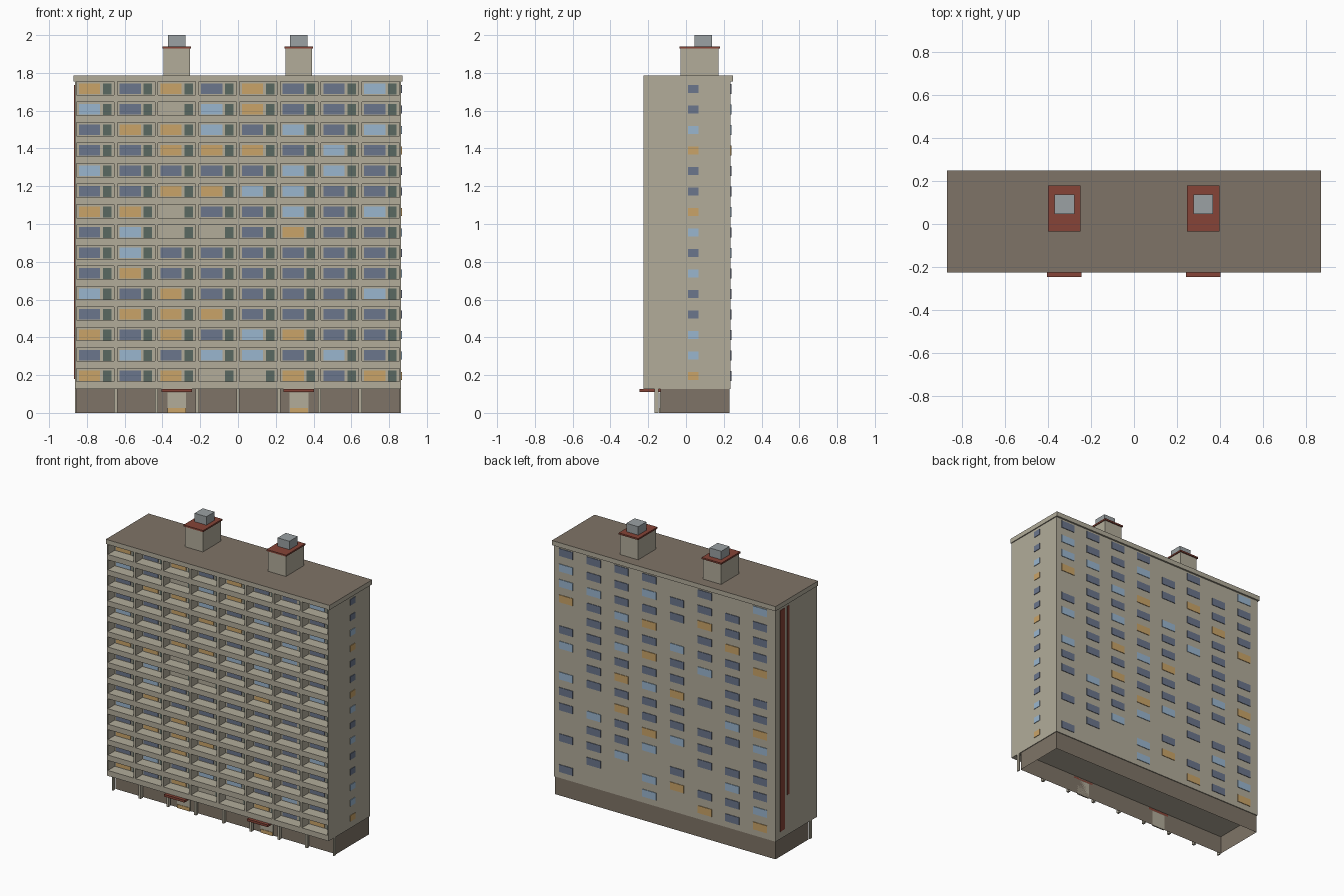
import bpy, bmesh
from mathutils import Matrix, Vector

if "Cube" in bpy.data.objects:
    bpy.data.objects.remove(bpy.data.objects["Cube"])

def material(name, rgb):
    m = bpy.data.materials.new(name)
    lin = [((c / 255 + 0.055) / 1.055) ** 2.4 for c in rgb]
    m.diffuse_color = (*lin, 1)
    m.use_nodes = True
    m.node_tree.nodes["Principled BSDF"].inputs["Base Color"].default_value = m.diffuse_color
    return m

WALL = material("beige concrete", (178, 172, 154))
BROWN = material("brown roofing", (127, 116, 103))
DARK = material("dark blue glass", (107, 118, 140))
LIGHT = material("light blue glass", (154, 182, 207))
AMBER = material("amber lit glass", (202, 164, 104))
GREEN = material("green door", (90, 105, 97))
RED = material("dark red trim", (134, 68, 55))
GREY = material("grey metal", (155, 161, 163))
GLASS = {"D": DARK, "L": LIGHT, "A": AMBER}

def boxes(name, mat, items):
    """One object from boxes given as (x0, x1, y0, y1, z0, z1)."""
    bm = bmesh.new()
    for x0, x1, y0, y1, z0, z1 in items:
        mid = Vector((x0 + x1, y0 + y1, z0 + z1)) / 2
        bmesh.ops.create_cube(bm, size=1, matrix=Matrix.Translation(mid)
                              @ Matrix.Diagonal((x1 - x0, y1 - y0, z1 - z0, 1)))
    me = bpy.data.meshes.new(name)
    bm.to_mesh(me)
    bm.free()
    me.materials.append(mat)
    ob = bpy.data.objects.new(name, me)
    bpy.context.collection.objects.link(ob)
    return ob

W, FRONT, WALL_Y, BACK = 0.863, -0.225, -0.148, 0.236
Z0, FLOOR, TOP, FLOORS, BAYS = 0.127, 0.1085, 1.787, 15, 8
BAY = 2 * W / BAYS
ROOF_Z = Z0 + FLOORS * FLOOR

# main block with the recessed balcony wall
boxes("main_block", WALL, [(-W, W, WALL_Y, BACK, Z0, ROOF_Z)])

# balcony slabs and dividing walls
boxes("balcony_slabs", WALL, [(-W, W, FRONT, WALL_Y, Z0 + k * FLOOR, Z0 + k * FLOOR + 0.038)
                              for k in range(FLOORS)])
lines = [-W + i * BAY for i in range(BAYS + 1)]
boxes("balcony_dividers", WALL, [(max(x - 0.008, -W), min(x + 0.008, W), FRONT, WALL_Y, Z0, ROOF_Z)
                                 for x in lines])

# roof slab: beige edges, brown top
roof = boxes("roof_slab", WALL, [(-0.87, 0.87, FRONT - 0.001, 0.248, ROOF_Z, TOP)])
roof.data.materials.append(BROWN)
for p in roof.data.polygons:
    p.material_index = int(p.normal.z > 0.5)

# hollow plinth, open above and below
plinth = boxes("plinth", BROWN, [(-0.858, 0.858, -0.135, 0.23, 0, Z0)])
bm = bmesh.new()
bm.from_mesh(plinth.data)
bmesh.ops.delete(bm, geom=[f for f in bm.faces if abs(f.normal.z) > 0.5], context="FACES_ONLY")
bm.to_mesh(plinth.data)
bm.free()

# columns under the balconies
boxes("columns", WALL, [(max(x - 0.008, -W), min(x + 0.008, W), -0.168, -0.145, 0, Z0) for x in lines])

# entrances and roof huts, one pair
C = (-0.324, 0.322)
boxes("entrance_surrounds", WALL, [(c - 0.05, c + 0.05, -0.141, -0.135, 0, 0.107) for c in C])
boxes("entrance_glass", AMBER, [(c - 0.048, c + 0.048, -0.144, -0.141, 0, 0.025) for c in C])
boxes("entrance_canopies", RED, [(c - 0.08, c + 0.08, -0.246, -0.135, 0.11, 0.126) for c in C])
boxes("roof_huts", WALL, [(c - 0.07, c + 0.07, -0.028, 0.172, TOP, 1.93) for c in C])
boxes("hut_caps", RED, [(c - 0.076, c + 0.076, -0.034, 0.18, 1.93, 1.941) for c in C])
boxes("roof_vents", GREY, [(c - 0.046, c + 0.046, 0.046, 0.137, 1.941, 2.0) for c in C])

# red stripes on the left end
boxes("end_stripes", RED, [(-W - 0.004, -W, 0.138, 0.19, 0.18, 1.735),
                           (-W - 0.004, -W, 0.09, 0.112, 0.41, 1.735)])

# window colours, top floor first ('.' = blank bay)
front_rows = ("ADADADDL LD.LADDD DAALDLDL DDAAADLD LDDDDLLD DDAALLDD AA.DDLDL DL..DADD "
              "DLDDDDDD DADDDDDD LDADDDDL DAAADDDD ADADLADD DLDLLDLD ADA..ADA").split()
back_rows = ("DDDD.D.L LDDLDDDD LLDDDADD ADLA.DAD .DDDLDDA DDLADLD. LDDDD.DD .DALADDD "
             "LDDDD.LA D.ADDDDL DLDALD.D .DDL.DDD DDL.D.LD .D.LADDL D..L.ADA").split()
side_rows = "DDLADDALDLDDLLA"
panes = {(s, k): [] for s in ("front", "back", "side") for k in GLASS}
doors = []
for r in range(FLOORS):
    z = 0.196 + (FLOORS - 1 - r) * FLOOR
    for i in range(BAYS):
        x = -W + i * BAY
        doors.append((x + 0.148, x + 0.192, WALL_Y - 0.004, WALL_Y, z - 0.03, z + 0.028))
        if front_rows[r][i] != ".":
            panes["front", front_rows[r][i]].append(
                (x + 0.02, x + 0.133, WALL_Y - 0.004, WALL_Y, z - 0.026, z + 0.028))
        # back columns run from +x to -x
        b = W - (i + 0.5) * BAY + 0.012
        if back_rows[r][i] != ".":
            panes["back", back_rows[r][i]].append(
                (b - 0.054, b + 0.054, BACK, BACK + 0.004, z - 0.026, z + 0.026))
    panes["side", side_rows[r]].append((W, W + 0.004, 0.01, 0.066, z - 0.021, z + 0.021))
boxes("balcony_doors", GREEN, doors)
for (side, key), items in panes.items():
    boxes(side + "_windows_" + GLASS[key].name.split()[0], GLASS[key], items)
